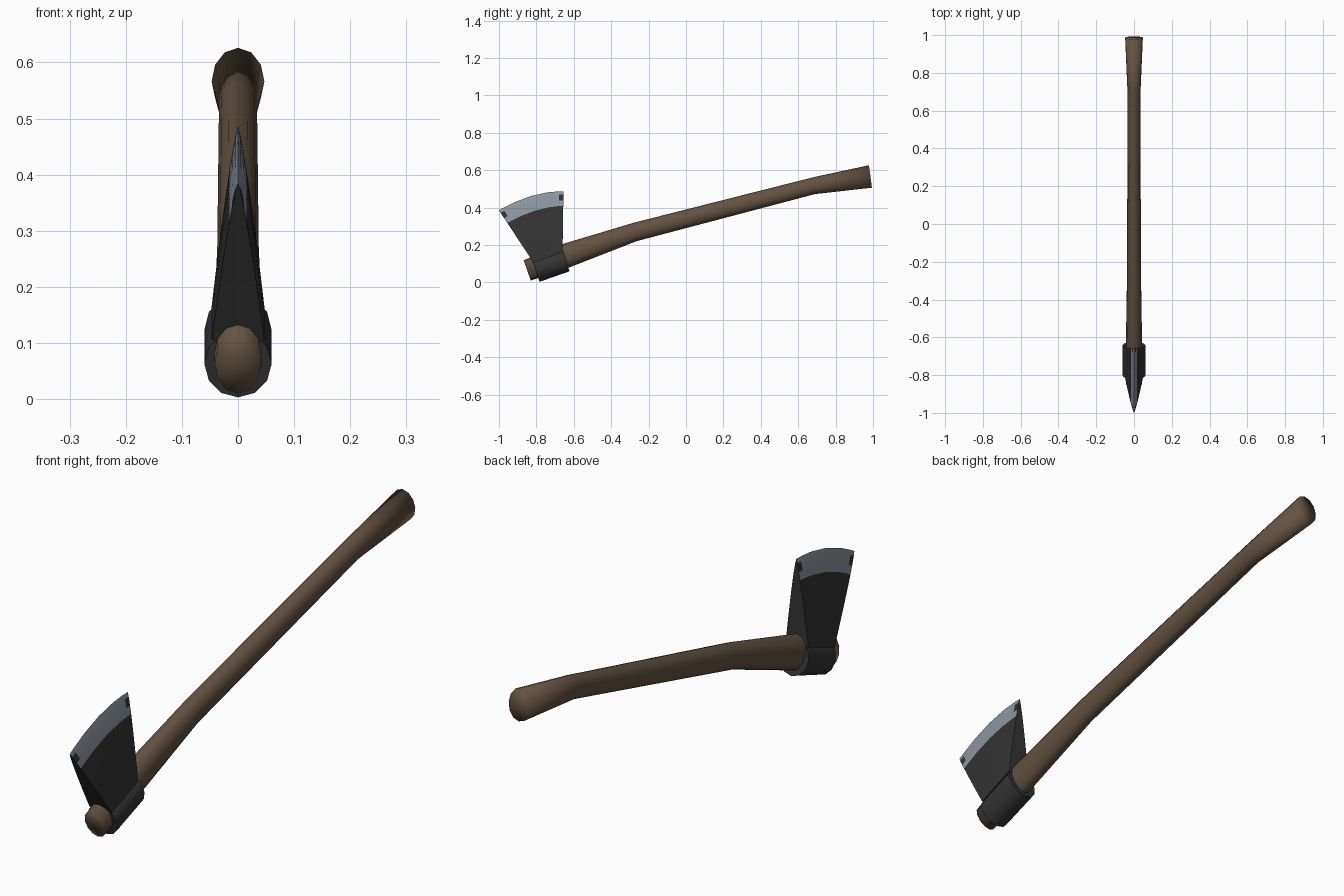
import bpy
import bmesh
from math import sin, cos, tau, radians
from mathutils import Vector

cube = bpy.data.objects.get("Cube")
if cube:
    bpy.data.objects.remove(cube, do_unlink=True)


def material(name, color):
    mat = bpy.data.materials.new(name)
    mat.use_nodes = True
    mat.diffuse_color = (*color, 1)
    bsdf = mat.node_tree.nodes["Principled BSDF"]
    bsdf.inputs["Base Color"].default_value = (*color, 1)
    bsdf.inputs["Roughness"].default_value = 0.7
    return mat


wood = material("brown wood", (0.125, 0.085, 0.054))
iron = material("dark iron", (0.034, 0.034, 0.034))
steel = material("bright steel", (0.27, 0.31, 0.36))


def finish(name, bm, mats, angle):
    bmesh.ops.recalc_face_normals(bm, faces=bm.faces[:])
    mesh = bpy.data.meshes.new(name)
    bm.to_mesh(mesh)
    bm.free()
    obj = bpy.data.objects.new(name, mesh)
    bpy.context.collection.objects.link(obj)
    for mat in mats:
        mesh.materials.append(mat)
    bpy.ops.object.select_all(action="DESELECT")
    bpy.context.view_layer.objects.active = obj
    obj.select_set(True)
    bpy.ops.object.shade_smooth_by_angle(angle=radians(angle))
    return obj


def loft(name, stations, mat, angle, sides=12):
    """Oval rings, each given by its top (y, z), bottom (y, z) and half width."""
    bm = bmesh.new()
    rings, centres = [], []
    for top, bottom, width in stations:
        top, bottom = Vector((0, *top)), Vector((0, *bottom))
        centre, up = (top + bottom) / 2, (top - bottom) / 2
        side = Vector((width, 0, 0))
        rings.append([bm.verts.new(centre + up * cos(tau * i / sides) + side * sin(tau * i / sides))
                      for i in range(sides)])
        centres.append(centre)
    for a, b in zip(rings, rings[1:]):
        for i in range(sides):
            j = (i + 1) % sides
            bm.faces.new((a[i], a[j], b[j], b[i]))
    # Fan caps
    for ring, centre in ((rings[0], centres[0]), (rings[-1], centres[-1])):
        hub = bm.verts.new(centre)
        for i in range(sides):
            bm.faces.new((ring[i], ring[(i + 1) % sides], hub))
    return finish(name, bm, [mat], angle)


# Handle: bent shaft with a flared grip, smooth over its ends
loft("handle", [
    ((-0.868, 0.118), (-0.83, 0.01), 0.042),
    ((-0.66, 0.205), (-0.623, 0.08), 0.043),
    ((-0.275, 0.32), (-0.265, 0.22), 0.037),
    ((0.685, 0.563), (0.69, 0.472), 0.034),
    ((0.978, 0.626), (0.994, 0.506), 0.047),
], wood, 120)

# Collar: iron socket around the shaft
loft("collar", [
    ((-0.822, 0.123), (-0.783, 0.003), 0.06),
    ((-0.66, 0.187), (-0.623, 0.059), 0.06),
], iron, 50)

# Blade: grid from the collar (s = 0) to the cutting edge (s = 1)
ROWS = [0, 0.2, 0.4, 0.6, 0.76, 0.85, 0.95, 1]
COLS = [0, 0.06, 0.25, 0.5, 0.75, 0.93, 1]
HALF_WIDTH = 0.047


def blade_point(s, t):
    root = Vector((0, -0.815 + 0.155 * t, 0.105 + 0.06 * t))
    edge = Vector((0, -1.0 + 0.345 * t, 0.385 + 0.206 * t - 0.104 * t * t))
    return root.lerp(edge, s)


bm = bmesh.new()
edge_row = [bm.verts.new(blade_point(1, t)) for t in COLS]
grids = {}
for sign in (-1, 1):
    grid = []
    for s in ROWS[:-1]:
        half = Vector((sign * HALF_WIDTH * (1 - s) ** 0.8, 0, 0))
        grid.append([bm.verts.new(blade_point(s, t) + half) for t in COLS])
    grid.append(edge_row)
    grids[sign] = grid
    # Cheeks: ground steel above the bevel line, with a nick at each corner
    for r in range(len(ROWS) - 1):
        for c in range(len(COLS) - 1):
            face = bm.faces.new((grid[r][c], grid[r][c + 1], grid[r + 1][c + 1], grid[r + 1][c]))
            nick = c in (0, len(COLS) - 2) and ROWS[r] == 0.85
            face.material_index = int(ROWS[r] >= 0.76 and not nick)
left, right = grids[1], grids[-1]
# Front and back walls, closing to a point at the edge
for c in (0, -1):
    for r in range(len(ROWS) - 1):
        loop = [left[r][c], left[r + 1][c], right[r + 1][c], right[r][c]]
        bm.faces.new(list(dict.fromkeys(loop)))
# Underside
for c in range(len(COLS) - 1):
    bm.faces.new((left[0][c], left[0][c + 1], right[0][c + 1], right[0][c]))
finish("blade", bm, [iron, steel], 40)
